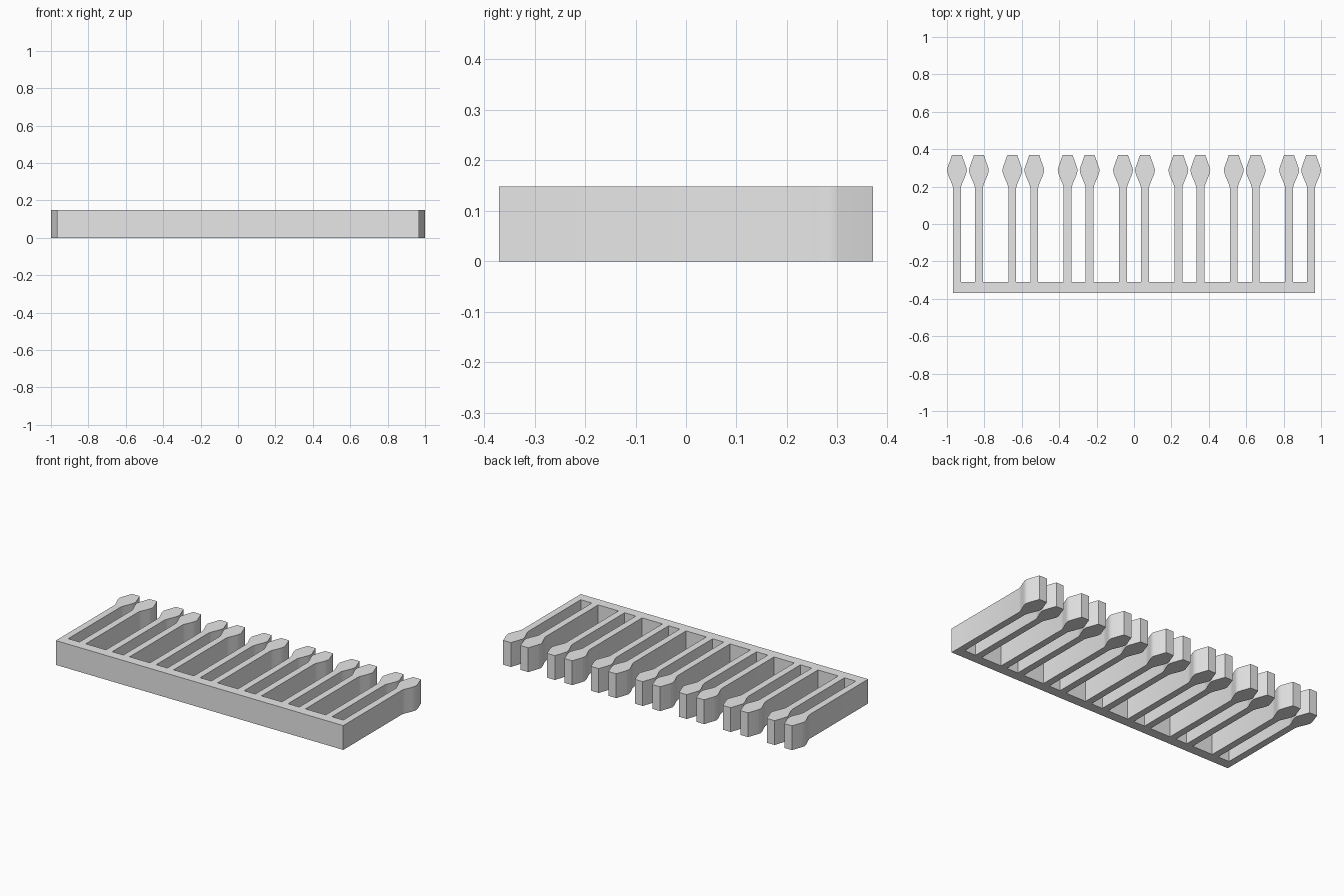
import bpy
import bmesh

cube = bpy.data.objects.get("Cube")
if cube:
    bpy.data.objects.remove(cube, do_unlink=True)

HEIGHT = 0.148
BACK, ROOT = -0.37, -0.31      # spine front and rear edges
PAIRS, PITCH, OFFSET = 7, 0.296, 0.0587

# Half outline of one prong: half width, y
PRONG = [(0.021, ROOT), (0.021, 0.195), (0.027, 0.215), (0.045, 0.257),
         (0.051, 0.275), (0.053, 0.29), (0.049, 0.305), (0.026, 0.37)]

grey = bpy.data.materials.new("light grey")
grey.use_nodes = True
colour = (0.8, 0.8, 0.8, 1)
grey.diffuse_color = colour
grey.node_tree.nodes["Principled BSDF"].inputs["Base Color"].default_value = colour

# Prong centres, in pairs, from the left end to the right end
centres = [(i - (PAIRS - 1) / 2) * PITCH + s * OFFSET
           for i in range(PAIRS) for s in (-1, 1)]
centres.reverse()

# Comb outline: the spine, then up and down every prong
edge = centres[0] + PRONG[0][0]
outline = [(-edge, BACK), (edge, BACK)]
for c in centres:
    outline += [(c + w, y) for w, y in PRONG]
    outline += [(c - w, y) for w, y in reversed(PRONG)]

# Extrude the outline into a solid
bm = bmesh.new()
base = bm.faces.new([bm.verts.new((x, y, 0)) for x, y in outline])
top = bmesh.ops.extrude_face_region(bm, geom=[base], use_keep_orig=True)
for item in top["geom"]:
    if isinstance(item, bmesh.types.BMVert):
        item.co.z = HEIGHT
bmesh.ops.recalc_face_normals(bm, faces=bm.faces)
mesh = bpy.data.meshes.new("pronged_comb")
bm.to_mesh(mesh)
bm.free()

mesh.materials.append(grey)
comb = bpy.data.objects.new("pronged_comb", mesh)
bpy.context.collection.objects.link(comb)

# Smooth the swelling of the prong heads, keep the corners crisp
bpy.ops.object.select_all(action="DESELECT")
comb.select_set(True)
bpy.context.view_layer.objects.active = comb
bpy.ops.object.shade_smooth_by_angle()
